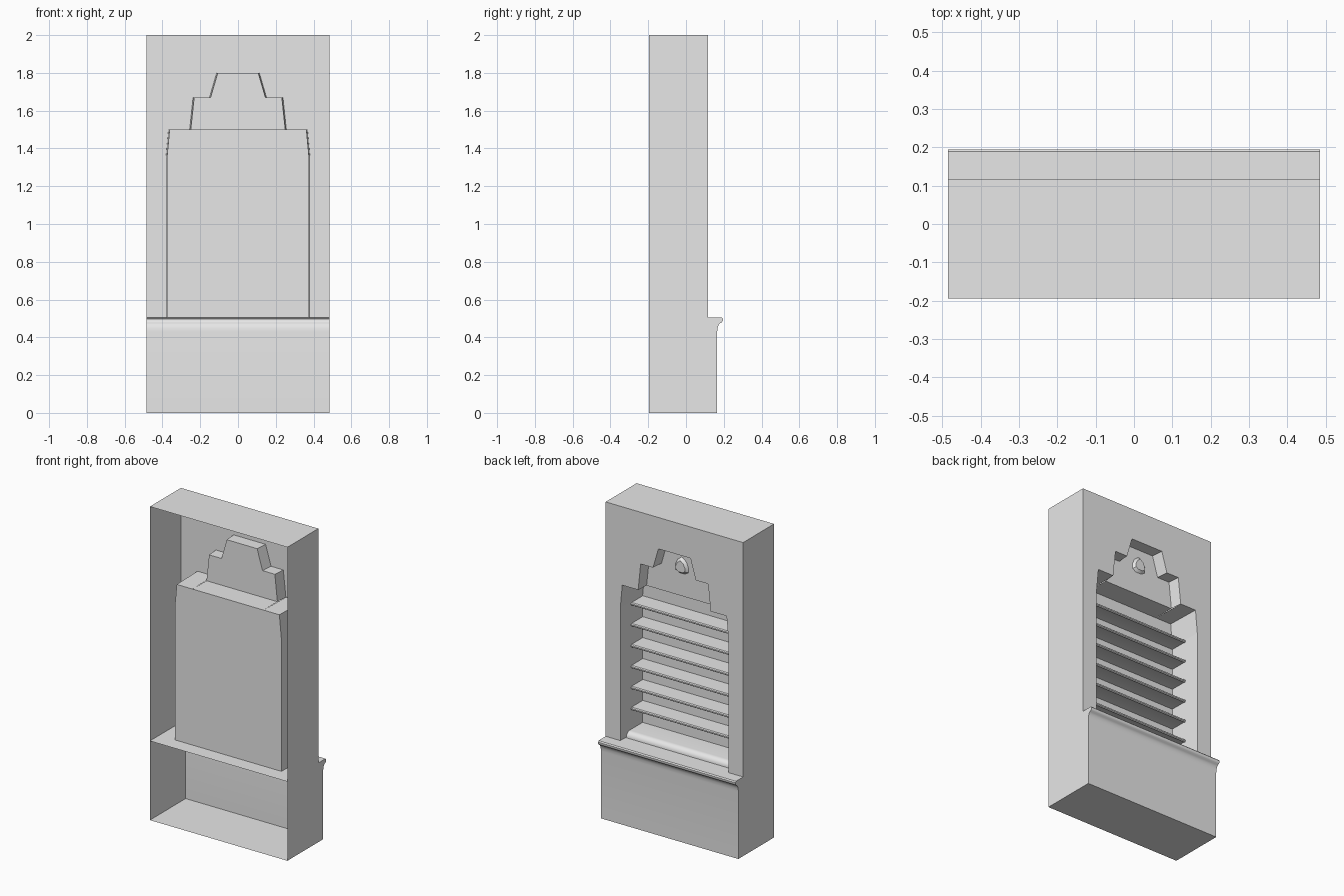
import bpy, bmesh, math

if "Cube" in bpy.data.objects:
    bpy.data.objects.remove(bpy.data.objects["Cube"])

grey = bpy.data.materials.new("plain grey")
grey.diffuse_color = (0.8, 0.8, 0.8, 1)
grey.use_nodes = True
grey.node_tree.nodes["Principled BSDF"].inputs["Base Color"].default_value = grey.diffuse_color

W, BACK, WALL, LEDGE = 0.485, -0.195, 0.117, 0.505


def make(name, faces, smooth=False):
    """Build an object from a list of faces given as lists of points."""
    bm = bmesh.new()
    for pts in faces:
        bm.faces.new([bm.verts.new(p) for p in pts])
    bmesh.ops.remove_doubles(bm, verts=bm.verts, dist=0.0005)
    bmesh.ops.recalc_face_normals(bm, faces=bm.faces)
    me = bpy.data.meshes.new(name)
    bm.to_mesh(me)
    bm.free()
    me.materials.append(grey)
    ob = bpy.data.objects.new(name, me)
    bpy.context.collection.objects.link(ob)
    if smooth:
        bpy.ops.object.select_all(action='DESELECT')
        ob.select_set(True)
        bpy.context.view_layer.objects.active = ob
        bpy.ops.object.shade_smooth_by_angle(angle=math.radians(35))
    return ob


def strip(a, b, closed=False):
    """Quads joining two matching point rows."""
    n = len(a)
    return [[a[i], a[(i + 1) % n], b[(i + 1) % n], b[i]]
            for i in range(n if closed else n - 1)]


def sweep_x(profile, half, closed=False):
    """Sweep a (y, z) profile across the width."""
    return strip([(-half, y, z) for y, z in profile],
                 [(half, y, z) for y, z in profile], closed)


def mirrored(half):
    """Full outline from its right half, bottom right round to bottom left."""
    return half + [(-x, z) for x, z in reversed(half)]


def at_y(outline, y, grow=0.0):
    return [(x + math.copysign(grow, x), y, z) for x, z in outline]


# Base front with coved ledge moulding
moulding = [(0.165, 0), (0.165, 0.43), (0.167, 0.45), (0.172, 0.465),
            (0.180, 0.475), (0.190, 0.480), (0.195, 0.488), (0.195, 0.498),
            (0.189, LEDGE), (WALL, LEDGE)]
make("base_front", sweep_x(moulding, W), True)

# Outer shell, open at the back
make("floor_panel", sweep_x([(BACK, 0), (0.165, 0)], W))
make("top_panel", sweep_x([(BACK, 2), (WALL, 2)], W))
make("ledge_panel", sweep_x([(BACK, LEDGE), (WALL, LEDGE)], W))
side = [(BACK, 0)] + moulding + [(WALL, 2), (BACK, 2)]
for s, name in ((-1, "left_side"), (1, "right_side")):
    make(name, [[(s * W, y, z) for y, z in side]])

# Wall face with the stepped niche opening
niche = [(0.376, LEDGE), (0.376, 1.35), (0.362, 1.5)]
crown = [(0.25, 1.5), (0.232, 1.67), (0.145, 1.67), (0.107, 1.8)]
GROW = 0.006
opening = at_y(mirrored(niche + crown), WALL, GROW)
frame = [(-W, WALL, LEDGE), (-W, WALL, 2), (W, WALL, 2), (W, WALL, LEDGE)]
make("wall_face", [opening + frame])

# Deep shelf niche: side walls, shoulders, back
NICHE_Y, CROWN_Y = -0.10, 0.04
faces = [at_y(mirrored(niche), NICHE_Y)]
for s in (-1, 1):
    row = [(s * x, z) for x, z in niche]
    faces += strip(at_y(row, NICHE_Y), at_y(row, WALL, GROW))
    # shoulder beside the crown
    edge = [(s * 0.362, 1.5), (s * 0.25, 1.5)]
    faces += strip([(x, NICHE_Y, z) for x, z in edge], at_y(edge, WALL, GROW))
# soffit under the crown back
faces += sweep_x([(NICHE_Y, 1.5), (CROWN_Y, 1.5)], 0.25)
make("shelf_niche", faces)

# Shallow stepped crown above the niche
c = mirrored(crown)
make("crown_niche", [at_y(c, CROWN_Y)] +
     strip(at_y(c, CROWN_Y), at_y(c, WALL, GROW)))

# Small pointed ornament on the crown back
drop = mirrored([(0.02, 1.645), (0.045, 1.66), (0.047, 1.69),
                 (0.032, 1.725), (0.004, 1.748)])
rim = at_y(drop, CROWN_Y + 0.001)
top = [(x * 0.7, CROWN_Y + 0.018, 1.69 + (z - 1.69) * 0.7) for x, z in drop]
make("pointed_ornament", strip(rim, top, True) + [top], True)

# Six shelves with rounded lips
for i in range(6):
    z = 1.348 - i * 0.1335
    prof = [(NICHE_Y, z), (0.012, z), (0.018, z - 0.005), (0.018, z - 0.013),
            (0.012, z - 0.018), (0.004, z - 0.014), (NICHE_Y, z - 0.014)]
    ends = [[(s * 0.375, y, h) for y, h in prof] for s in (-1, 1)]
    make(f"shelf_{i + 1}", sweep_x(prof, 0.375, True) + ends, True)

# Rounded plinth at the niche bottom
arc = [(0.03 + 0.035 * math.cos(t * math.pi / 12),
        LEDGE + 0.035 * math.sin(t * math.pi / 12)) for t in range(7)]
make("niche_plinth", sweep_x(arc + [(NICHE_Y, LEDGE + 0.035)], 0.376), True)
